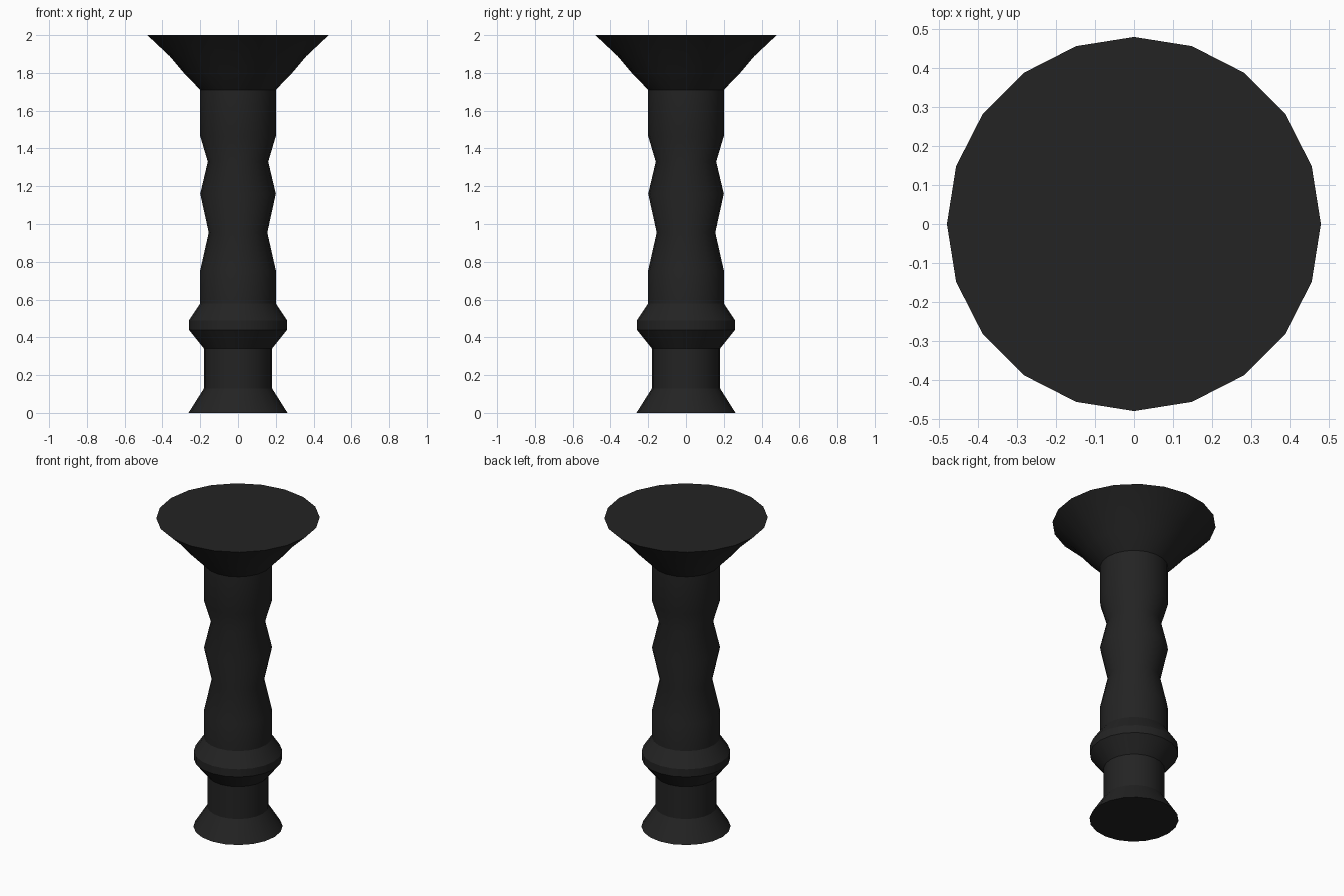
import bpy, bmesh, math

if "Cube" in bpy.data.objects:
    bpy.data.objects.remove(bpy.data.objects["Cube"])

SIDES = 20
# (radius, height) profile from foot to flared top
PROFILE = [(0.262, 0), (0.18, 0.13), (0.18, 0.34), (0.26, 0.44), (0.26, 0.49),
           (0.20, 0.58), (0.20, 0.755), (0.155, 0.955), (0.20, 1.16),
           (0.16, 1.33), (0.20, 1.465), (0.20, 1.71), (0.287, 1.80),
           (0.36, 1.887), (0.48, 2.0)]

mat = bpy.data.materials.new("charcoal black")
mat.diffuse_color = (0.017, 0.017, 0.017, 1)
mat.use_nodes = True
mat.node_tree.nodes["Principled BSDF"].inputs["Base Color"].default_value = mat.diffuse_color

# Turned column: rings joined by quads, capped at both ends
bm = bmesh.new()
rings = []
for r, z in PROFILE:
    rings.append([bm.verts.new((r * math.cos(2 * math.pi * i / SIDES),
                                r * math.sin(2 * math.pi * i / SIDES), z))
                  for i in range(SIDES)])
for a, b in zip(rings, rings[1:]):
    for i in range(SIDES):
        j = (i + 1) % SIDES
        bm.faces.new((a[i], a[j], b[j], b[i]))
bm.faces.new(rings[0][::-1])
bm.faces.new(rings[-1])

mesh = bpy.data.meshes.new("turned_column")
bm.to_mesh(mesh)
bm.free()
mesh.materials.append(mat)
column = bpy.data.objects.new("turned_column", mesh)
bpy.context.collection.objects.link(column)

# Smooth round the column, crisp at the strong profile breaks
bpy.context.view_layer.objects.active = column
column.select_set(True)
bpy.ops.object.shade_smooth_by_angle(angle=math.radians(30))
